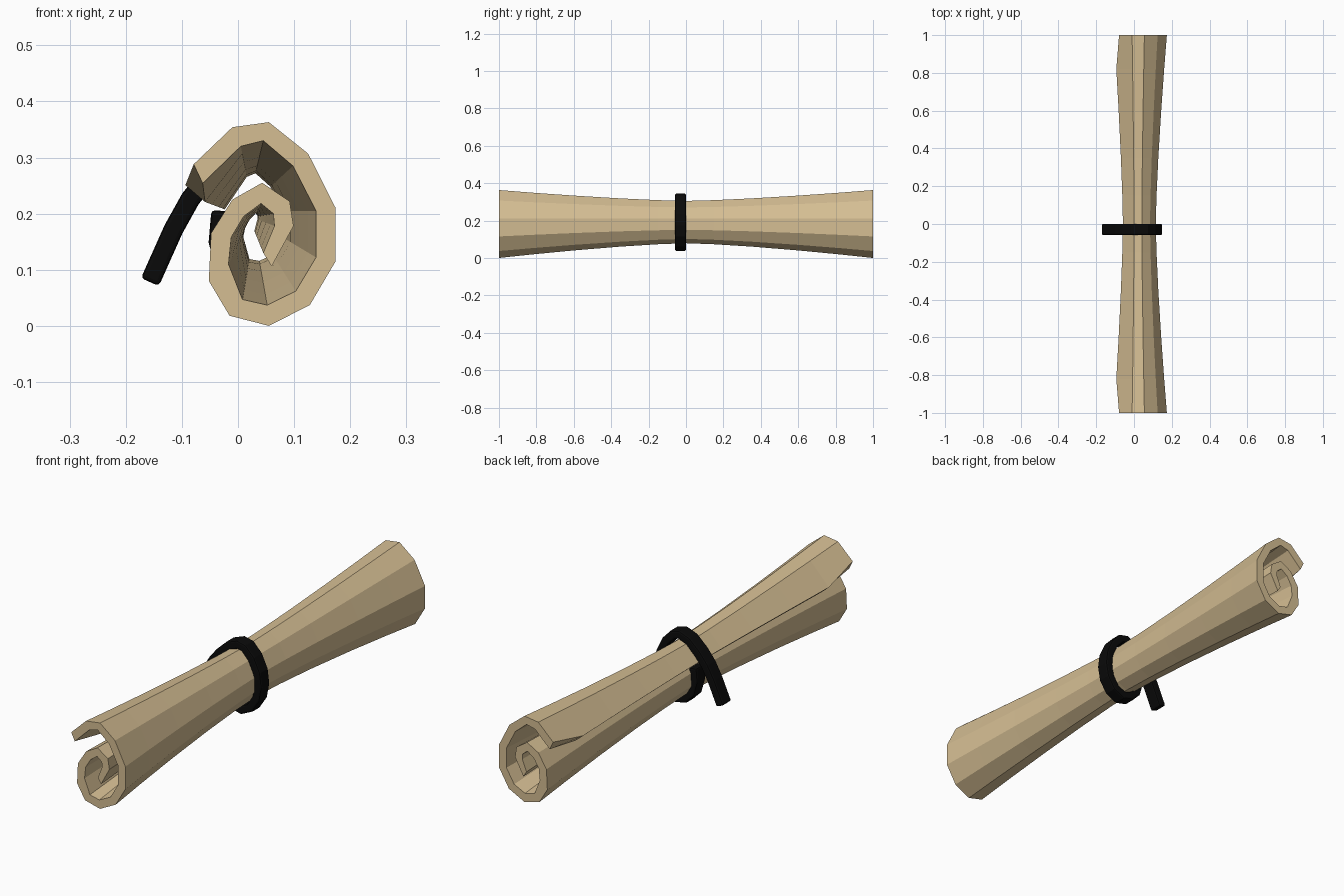
import bpy
import bmesh
from mathutils import Vector

cube = bpy.data.objects.get("Cube")
if cube:
    bpy.data.objects.remove(cube, do_unlink=True)


def material(name, rgb):
    mat = bpy.data.materials.new(name)
    mat.use_nodes = True
    mat.diffuse_color = (*rgb, 1)
    mat.node_tree.nodes["Principled BSDF"].inputs["Base Color"].default_value = (*rgb, 1)
    return mat


def rolled_strip(name, stations, mat):
    """Solid strip; each station is (y, outer points, inner points) in x and z."""
    bm = bmesh.new()
    rows = []
    for y, outer, inner in stations:
        rows.append([[bm.verts.new((p[0], y, p[1])) for p in side] for side in (outer, inner)])
    n = len(rows[0][0])
    # Outer and inner skins, and the two long edges
    for (o1, i1), (o2, i2) in zip(rows, rows[1:]):
        for k in range(n - 1):
            bm.faces.new((o1[k], o1[k + 1], o2[k + 1], o2[k]))
            bm.faces.new((i1[k], i2[k], i2[k + 1], i1[k + 1]))
        for k in (0, n - 1):
            bm.faces.new((o1[k], o2[k], i2[k], i1[k]))
    # End caps
    for o, i in (rows[0], rows[-1]):
        for k in range(n - 1):
            bm.faces.new((o[k], o[k + 1], i[k + 1], i[k]))
    bmesh.ops.recalc_face_normals(bm, faces=bm.faces)
    mesh = bpy.data.meshes.new(name)
    bm.to_mesh(mesh)
    bm.free()
    mesh.materials.append(mat)
    obj = bpy.data.objects.new(name, mesh)
    bpy.context.collection.objects.link(obj)
    return obj


paper = material("parchment", (0.66, 0.51, 0.29))
black = material("black strap", (0.003, 0.003, 0.003))

# Paper scroll: spiral section, waisted in the middle, constant thickness
OUTER = [(-.105, .255), (-.01, .354), (.055, .363), (.125, .307), (.174, .21),
         (.174, .115), (.128, .037), (.055, 0), (-.015, .018), (-.052, .08),
         (-.048, .165), (-.01, .225), (.043, .255), (.092, .222), (.099, .178), (.06, .106)]
INNER = [(-.07, .225), (.005, .32), (.045, .33), (.098, .285), (.139, .205),
         (.139, .122), (.103, .062), (.052, .037), (.008, .047), (-.017, .11),
         (-.012, .158), (.01, .195), (.041, .218), (.063, .2), (.065, .178), (.045, .13)]
CENTRE = Vector((.018, .209))


def scroll_station(y):
    scale = .623 + .377 * abs(y) ** 1.4
    outer = [CENTRE + (Vector(p) - CENTRE) * scale for p in OUTER]
    inner = [q + Vector(i) - Vector(o) for q, o, i in zip(outer, OUTER, INNER)]
    if abs(y) == 1:  # clipped corners of the loose flap
        outer[0], inner[0] = Vector((-.079, .288)), Vector((-.063, .254))
    return y, outer, inner


half = [.15, .35, .6, .82, 1]
ys = [-y for y in reversed(half)] + [0] + half
rolled_strip("paper_scroll", [scroll_station(y) for y in ys], paper)

# Strap wrapped round the waist with a loose tail
PATH = [Vector(p) for p in (
    (-.03, .205), (-.035, .15), (-.02, .095), (.01, .065), (.05, .055), (.093, .075),
    (.122, .12), (.132, .175), (.125, .23), (.1, .283), (.065, .32), (.035, .327),
    (-.005, .312), (-.05, .27), (-.085, .226), (-.115, .172), (-.157, .078))]


def offset(path, distance):
    result = []
    for k, p in enumerate(path):
        direction = (path[min(k + 1, len(path) - 1)] - path[max(k - 1, 0)]).normalized()
        result.append(p + Vector((direction.y, -direction.x)) * distance)
    return result


strap_sides = offset(PATH, .0175), offset(PATH, -.0175)
strap = rolled_strip("strap", [(y, *strap_sides) for y in (-.058, 0)], black)
bevel = strap.modifiers.new("Rounded edges", 'BEVEL')
bevel.width = .007
bevel.segments = 2
bevel.limit_method = 'ANGLE'
bevel.angle_limit = 1
